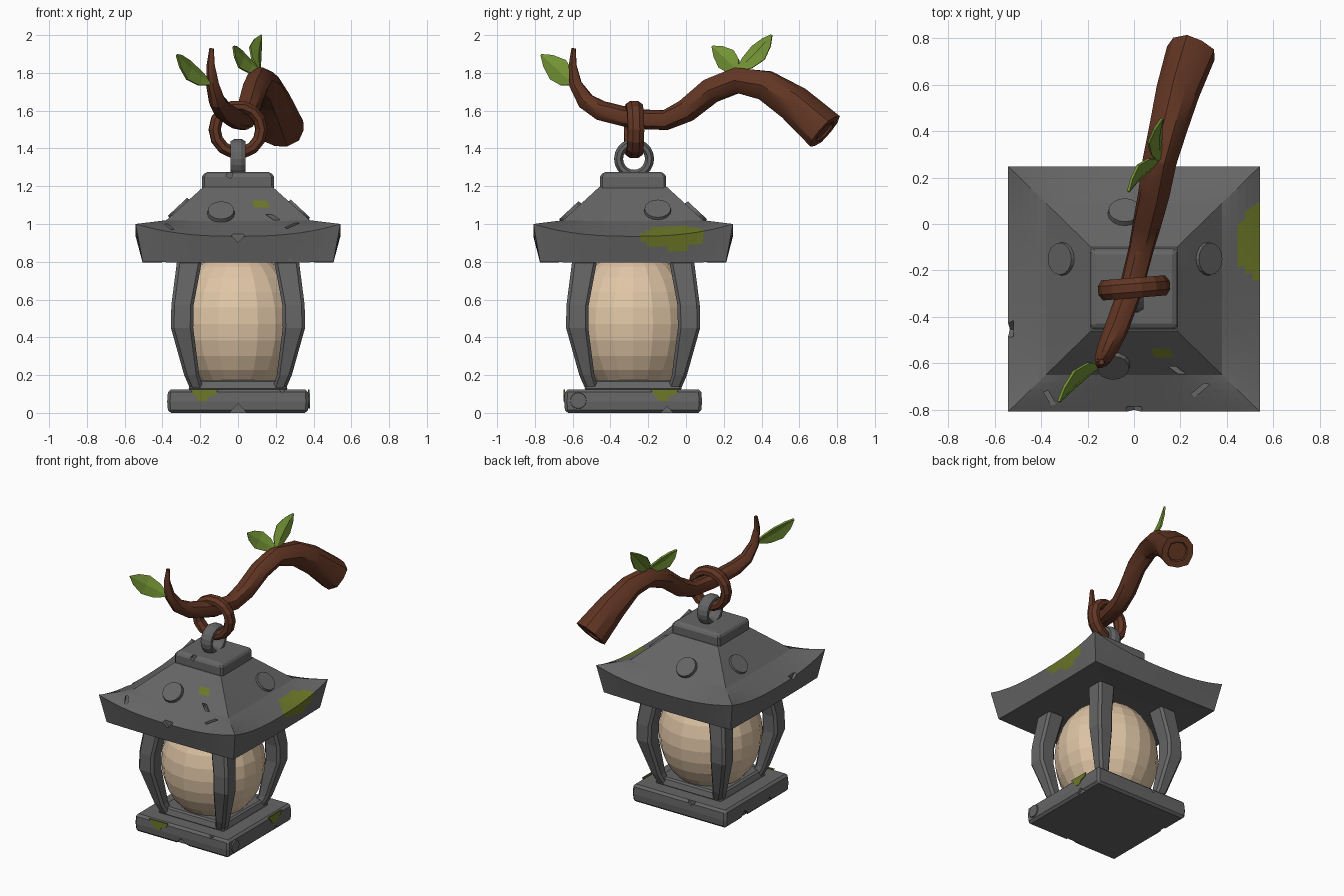
import bpy, bmesh, math
from mathutils import Vector, Matrix

if "Cube" in bpy.data.objects:
    bpy.data.objects.remove(bpy.data.objects["Cube"])

CY = -0.28  # lantern centre in y


def mat(name, r, g, b):
    m = bpy.data.materials.new(name)
    m.diffuse_color = (r, g, b, 1)
    m.use_nodes = True
    m.node_tree.nodes["Principled BSDF"].inputs["Base Color"].default_value = m.diffuse_color
    return m


STONE = mat("grey_stone", 0.13, 0.13, 0.13)
MOSS = mat("moss_green", 0.155, 0.19, 0.022)
WOOD = mat("brown_wood", 0.12, 0.036, 0.017)
LEAF = mat("leaf_green", 0.17, 0.29, 0.035)
GLOW = mat("cream_globe", 0.74, 0.56, 0.38)


def finish(name, bm, *mats):
    bmesh.ops.recalc_face_normals(bm, faces=bm.faces)
    me = bpy.data.meshes.new(name)
    bm.to_mesh(me)
    bm.free()
    ob = bpy.data.objects.new(name, me)
    bpy.context.collection.objects.link(ob)
    for m in mats:
        me.materials.append(m)
    return ob


def activate(ob):
    bpy.ops.object.select_all(action='DESELECT')
    bpy.context.view_layer.objects.active = ob
    ob.select_set(True)


def bevel(ob, width, segments=1):
    b = ob.modifiers.new("bevel", 'BEVEL')
    b.width, b.segments, b.limit_method = width, segments, 'ANGLE'
    b.angle_limit = math.radians(40)
    activate(ob)
    bpy.ops.object.modifier_apply(modifier=b.name)


def skin(bm, rings, caps=True):
    """Bridge equal-length loops of points; returns the rings of vertices."""
    vs = [[bm.verts.new(p) for p in r] for r in rings]
    n = len(vs[0])
    for a, b in zip(vs, vs[1:]):
        for i in range(n):
            bm.faces.new((a[i], a[(i + 1) % n], b[(i + 1) % n], b[i]))
    if caps:
        bm.faces.new(vs[0])
        bm.faces.new(vs[-1])
    return vs


def square(hx, hy, z, cx=0, cy=CY):
    return [(cx + sx * hx, cy + sy * hy, z) for sx, sy in ((-1, -1), (1, -1), (1, 1), (-1, 1))]


def block(name, levels):
    bm = bmesh.new()
    skin(bm, [square(*l) for l in levels])
    return finish(name, bm, STONE)


def chip(ob, cuts):
    """Cut chips and cracks: (location, size, rotation in degrees)."""
    bm = bmesh.new()
    for loc, size, rot in cuts:
        m = Matrix.Translation(loc)
        for a, ang in zip("XYZ", rot):
            m = m @ Matrix.Rotation(math.radians(ang), 4, a)
        bmesh.ops.create_cube(bm, size=1, matrix=m @ Matrix.Diagonal((*size, 1)))
    cutter = finish("chip_cutter", bm, STONE)
    cutter.hide_render = True
    mod = ob.modifiers.new("chips", 'BOOLEAN')
    mod.operation, mod.object, mod.solver = 'DIFFERENCE', cutter, 'EXACT'
    activate(ob)
    bpy.ops.object.modifier_apply(modifier=mod.name)
    bpy.data.objects.remove(cutter)


# Base slab with chipped edges
base = block("base_slab", [(0.37, 0.36, 0), (0.375, 0.365, 0.06), (0.37, 0.36, 0.125)])
bevel(base, 0.015)
chip(base, [((0, -0.65, 0.0), (0.07, 0.07, 0.07), (0, 45, 0)),
            ((0.23, -0.65, 0.13), (0.04, 0.05, 0.03), (0, 45, 0)),
            ((-0.38, -0.15, 0.0), (0.07, 0.09, 0.06), (45, 0, 0)),
            ((-0.38, -0.42, 0.0), (0.05, 0.06, 0.06), (45, 0, 0)),
            ((0.38, -0.1, 0.0), (0.05, 0.05, 0.05), (45, 0, 0)),
            ((-0.1, 0.09, 0.13), (0.06, 0.05, 0.05), (0, 45, 0))])
bevel(block("lower_frame", [(0.265, 0.26, 0.12), (0.245, 0.24, 0.175)]), 0.01)

# Four bowed corner pillars
PILLAR = [(0.12, 0.25, 0.18), (0.2, 0.285, 0.205), (0.45, 0.355, 0.237), (0.57, 0.353, 0.235), (0.81, 0.322, 0.19)]
for sx in (-1, 1):
    for sy in (-1, 1):
        rows = [((o - i) / 2, (o - i) / 2, z, sx * (o + i) / 2, CY + sy * (o + i) / 2) for z, o, i in PILLAR]
        p = block(f"pillar_{'left' if sx < 0 else 'right'}_{'front' if sy < 0 else 'back'}", rows)
        bevel(p, 0.016)

# Glowing globe
bm = bmesh.new()
bmesh.ops.create_uvsphere(bm, u_segments=20, v_segments=14, radius=0.34,
                          matrix=Matrix.Translation((0, CY, 0.47)) @ Matrix.Diagonal((1, 1, 1.15, 1)))
finish("globe", bm, GLOW)

# Pagoda roof: square loops with raised corners (half width, z, corner lift)
PROFILE = [(0.30, 0.80, 0), (0.505, 0.795, 0.005), (0.542, 0.935, 0.065), (0.38, 1.015, 0.005), (0.185, 1.195, 0)]
N, SUB = 28, 5
levels = []
for a, b in zip(PROFILE, PROFILE[1:]):
    levels += [[p + (q - p) * k / SUB for p, q in zip(a, b)] for k in range(SUB)]
levels.append(PROFILE[-1])
rings = []
for hw, z, lift in levels:
    ring = []
    for side in range(4):
        for i in range(N):
            u = -1 + 2 * i / N
            x, y = [(u, -1), (1, u), (-u, 1), (-1, -u)][side]
            ring.append((x * hw, CY + y * hw * 0.975, z + lift * abs(u) ** 2.5))
    rings.append(ring)
bm = bmesh.new()
skin(bm, rings)
roof = finish("roof", bm, STONE, MOSS)
for f in roof.data.polygons:  # mossy areas
    x, y, z = f.center
    edge = ((y + 0.07) / 0.16) ** 2 + ((x - 0.535) / 0.13) ** 2 + ((z - 0.94) / 0.075) ** 2 < 1
    spot = y < -0.45 and ((x - 0.12) / 0.04) ** 2 + ((z - 1.1) / 0.03) ** 2 < 1
    f.material_index = int(edge or spot)
chip(roof, [((0, -0.815, 0.94), (0.05, 0.06, 0.05), (0, 45, 0)),
            ((0.28, -0.80, 0.79), (0.05, 0.05, 0.04), (0, 45, 0)),
            ((0.2, -0.64, 1.035), (0.14, 0.02, 0.03), (0, 0, -35)),
            ((0.3, -0.7, 0.99), (0.12, 0.02, 0.03), (0, 0, 40)),
            ((-0.38, -0.72, 0.985), (0.02, 0.16, 0.03), (0, 0, 30)),
            ((-0.545, -0.45, 0.95), (0.05, 0.06, 0.05), (45, 0, 0)),
            ((0.545, -0.5, 0.8), (0.05, 0.05, 0.05), (45, 0, 0))])

# Roof cap
cap = block("roof_cap", [(0.19, 0.175, 1.17), (0.19, 0.175, 1.25), (0.175, 0.16, 1.275)])
bevel(cap, 0.012)
chip(cap, [((-0.04, -0.46, 1.275), (0.03, 0.06, 0.06), (0, 20, 0))])


# Round studs on roof slopes and base
def stud(name, loc, normal, r, h):
    bm = bmesh.new()
    rot = Vector(normal).to_track_quat('Z', 'Y').to_matrix().to_4x4()
    bmesh.ops.create_cone(bm, cap_ends=True, segments=16, radius1=r, radius2=r * 0.92, depth=h,
                          matrix=Matrix.Translation(loc) @ rot)
    finish(name, bm, STONE)


for name, loc, nrm in (("front", (-0.09, -0.61, 1.062), (0, -0.68, 0.73)),
                       ("back", (-0.04, 0.05, 1.062), (0, 0.68, 0.73)),
                       ("left", (-0.31, -0.15, 1.08), (-0.68, 0, 0.73)),
                       ("right", (0.32, -0.15, 1.071), (0.68, 0, 0.73))):
    stud("roof_stud_" + name, loc, nrm, 0.075, 0.03)
stud("base_stud", (0.371, -0.57, 0.065), (1, 0, 0), 0.045, 0.02)

# Moss patches on the base
PATCH = [(-0.075, 0.124), (0.075, 0.124), (0.06, 0.095), (0.025, 0.085), (0.01, 0.06), (-0.03, 0.065), (-0.05, 0.095)]
for name, at in (("front", lambda a, z, d: (a - 0.18, -0.641 - d, z)),
                 ("right", lambda a, z, d: (0.371 + d, a - 0.115, z))):
    bm = bmesh.new()
    skin(bm, [[at(a, z, d) for a, z in PATCH] for d in (0, 0.007)])
    finish("moss_patch_" + name, bm, MOSS)


# Hanging rings
def ring(name, centre, axis, major, minor, wide, segs, sides, m):
    rot = Vector(axis).to_track_quat('Z', 'Y').to_matrix()
    bm = bmesh.new()
    loops = []
    for i in range(segs + 1):
        a = 2 * math.pi * i / segs
        loop = []
        for j in range(sides):
            b = 2 * math.pi * (j + 0.5) / sides
            r = major + minor * math.cos(b)
            loop.append(Vector(centre) + rot @ Vector((r * math.cos(a), r * math.sin(a), wide * math.sin(b))))
        loops.append(loop)
    skin(bm, loops, caps=False)
    bmesh.ops.remove_doubles(bm, verts=bm.verts, dist=1e-4)
    return finish(name, bm, m)


ring("stone_ring", (0, -0.275, 1.345), (1, 0, 0), 0.082, 0.026, 0.044, 20, 8, STONE)
ring("wooden_ring", (0, -0.275, 1.50), (0.08, -1, 0), 0.124, 0.034, 0.047, 14, 8, WOOD)

# Branch: centre points and radius
PATH = [(-0.14, -0.595, 1.93, 0.012), (-0.145, -0.6, 1.84, 0.022), (-0.135, -0.585, 1.74, 0.034),
        (-0.11, -0.53, 1.65, 0.045), (-0.075, -0.45, 1.60, 0.052), (-0.01, -0.27, 1.555, 0.054),
        (0.03, -0.11, 1.55, 0.056), (0.055, 0.0, 1.60, 0.062), (0.085, 0.13, 1.705, 0.066),
        (0.11, 0.27, 1.76, 0.070), (0.15, 0.42, 1.735, 0.080), (0.19, 0.57, 1.64, 0.095), (0.245, 0.735, 1.49, 0.111)]
pts = [Vector(p[:3]) for p in PATH]
S = 10
loops = []
for k, p in enumerate(pts):
    t = (pts[min(k + 1, len(pts) - 1)] - pts[max(k - 1, 0)]).normalized()
    u = (Vector((1, -0.25, 0)) - t * t.dot(Vector((1, -0.25, 0)))).normalized()
    v = t.cross(u)
    r = PATH[k][3]
    loops.append([p + (u * math.cos(2 * math.pi * j / S) + v * math.sin(2 * math.pi * j / S)) * r
                  * (1 + 0.05 * math.sin(j * 2.4 + k * 0.9)) for j in range(S)])
for scale, depth in ((0.62, 0), (0.56, 0.012)):  # growth ring in the sawn end
    loops.append([pts[-1] + (q - pts[-1]) * scale - t * depth for q in loops[len(pts) - 1]])
bm = bmesh.new()
skin(bm, loops)
branch = finish("branch", bm, WOOD)
activate(branch)
bpy.ops.object.shade_smooth_by_angle(angle=math.radians(28))


# Leaves: folded blades
def leaf(name, start, tip, side, width):
    start, tip = Vector(start), Vector(tip)
    d = tip - start
    s = Vector(side)
    s = (s - d * (s.dot(d) / d.length_squared)).normalized()
    n = d.cross(s).normalized()
    bm = bmesh.new()
    rows = []
    for t, w in ((0, 0.1), (0.25, 0.75), (0.55, 1), (0.82, 0.6), (1, 0.04)):
        c = start + d * t + n * 0.03 * math.sin(math.pi * t)
        e = s * w * width / 2
        rows.append([bm.verts.new(q) for q in (c - e, c - n * 0.018 * w, c + e)])
    for a, b in zip(rows, rows[1:]):
        for i in (0, 1):
            bm.faces.new((a[i], a[i + 1], b[i + 1], b[i]))
    ob = finish(name, bm, LEAF)
    sol = ob.modifiers.new("thickness", 'SOLIDIFY')
    sol.thickness, sol.offset = 0.012, 0
    activate(ob)
    bpy.ops.object.modifier_apply(modifier=sol.name)


leaf("leaf_tip", (-0.14, -0.60, 1.74), (-0.325, -0.765, 1.895), (0.1, 0.6, 0.7), 0.13)
leaf("leaf_middle_left", (0.11, 0.275, 1.81), (-0.025, 0.14, 1.94), (0.1, 0.65, 0.75), 0.12)
leaf("leaf_middle_right", (0.11, 0.27, 1.81), (0.12, 0.455, 2.0), (0.5, 0.6, -0.6), 0.11)
